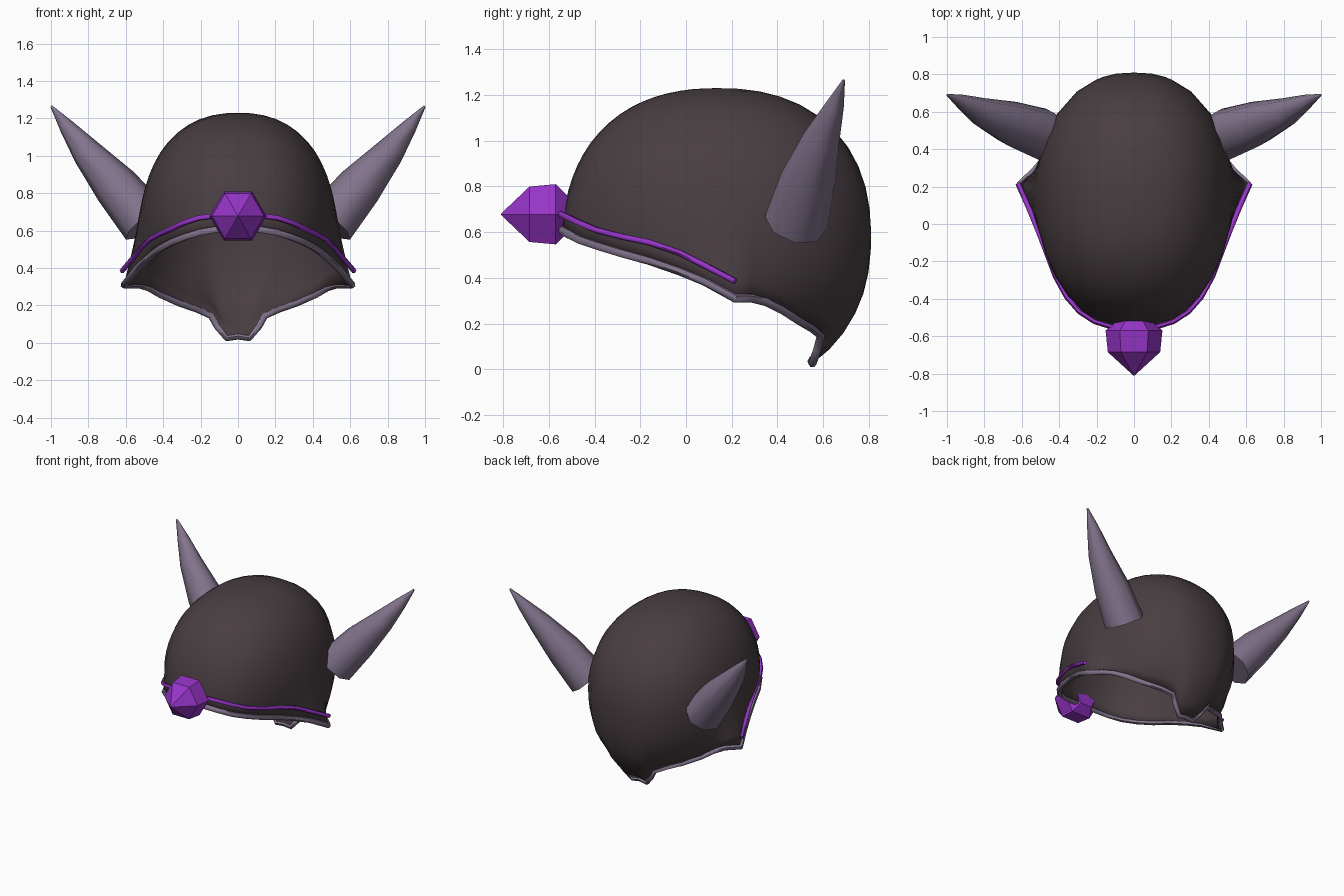
import bpy, bmesh, math
from mathutils import Vector

if "Cube" in bpy.data.objects:
    bpy.data.objects.remove(bpy.data.objects["Cube"])


def material(name, rgb):
    m = bpy.data.materials.new(name)
    m.diffuse_color = (*rgb, 1)
    m.use_nodes = True
    m.node_tree.nodes["Principled BSDF"].inputs["Base Color"].default_value = m.diffuse_color
    return m


DARK = material("dark shell", (0.066, 0.048, 0.055))
HORN = material("grey horn", (0.225, 0.175, 0.265))
PURPLE = material("purple crystal", (0.31, 0.035, 0.58))


def finish(ob, mat, angle=None):
    ob.data.materials.clear()
    ob.data.materials.append(mat)
    bpy.ops.object.select_all(action='DESELECT')
    ob.select_set(True)
    bpy.context.view_layer.objects.active = ob
    if angle:
        bpy.ops.object.shade_smooth_by_angle(angle=math.radians(angle))
    return ob


def from_bmesh(name, bm, mat, angle=None):
    bmesh.ops.recalc_face_normals(bm, faces=bm.faces)
    me = bpy.data.meshes.new(name)
    bm.to_mesh(me)
    bm.free()
    ob = bpy.data.objects.new(name, me)
    bpy.context.collection.objects.link(ob)
    return finish(ob, mat, angle)


def loft(name, rings, mat, angle=None):
    """Skin closed rings of equal length and cap both ends."""
    bm = bmesh.new()
    rows = [[bm.verts.new(p) for p in ring] for ring in rings]
    n = len(rows[0])
    for a, b in zip(rows, rows[1:]):
        for i in range(n):
            j = (i + 1) % n
            bm.faces.new((a[i], a[j], b[j], b[i]))
    bm.faces.new(rows[0])
    bm.faces.new(rows[-1])
    return from_bmesh(name, bm, mat, angle)


def tube(name, points, radius, mat, cyclic):
    cu = bpy.data.curves.new(name, 'CURVE')
    cu.dimensions = '3D'
    cu.bevel_depth = radius
    cu.bevel_resolution = 1
    cu.use_fill_caps = True
    sp = cu.splines.new('POLY')
    sp.points.add(len(points) - 1)
    for q, p in zip(sp.points, points):
        q.co = (*p, 1)
    sp.use_cyclic_u = cyclic
    ob = bpy.data.objects.new(name, cu)
    bpy.context.collection.objects.link(ob)
    finish(ob, mat)
    bpy.ops.object.convert(target='MESH')
    return finish(bpy.context.object, mat, 60)


def mirror_x(p):
    return Vector((-p[0], p[1], p[2]))


# Rim of the opening, right half, from brow to nape
half = [Vector(p) for p in (
    (0, -.545, .61), (.11, -.54, .607), (.2, -.515, .592), (.28, -.465, .567),
    (.35, -.385, .54), (.41, -.28, .508), (.455, -.16, .475), (.505, -.03, .43),
    (.55, .08, .385), (.61, .215, .31), (.53, .29, .31), (.48, .35, .295),
    (.42, .42, .26), (.32, .49, .215), (.22, .55, .18), (.145, .59, .145),
    (.11, .575, .085), (.06, .553, .025), (0, .55, .035))]
rim = half + [mirror_x(p) for p in half[-2:0:-1]]

# Shell: arcs from the rim up to the crown over a superellipsoid
C = Vector((0, .14, .58))
AX = (.52, .67, .65)
E = 2.3


def norm(v):
    return sum(abs(c / a) ** E for c, a in zip(v, AX)) ** (1 / E)


bm = bmesh.new()
UP = Vector((0, 0, 1))
ROWS = 18
rows = []
for k in range(ROWS):
    t = k / ROWS
    row = []
    for p in rim:
        d = p - C
        v = d.normalized().slerp(UP, t)
        s = 1 + (norm(d) - 1) * (1 - t) ** 6
        row.append(bm.verts.new(C + v * (s / norm(v))))
    rows.append(row)
crown = bm.verts.new(C + UP * AX[2])
n = len(rim)
for i in range(n):
    j = (i + 1) % n
    for a, b in zip(rows, rows[1:]):
        bm.faces.new((a[i], a[j], b[j], b[i]))
    bm.faces.new((rows[-1][i], rows[-1][j], crown))
shell = from_bmesh("helmet_shell", bm, DARK, 50)
mod = shell.modifiers.new("thickness", 'SOLIDIFY')
mod.thickness = .02
mod.offset = -1

# Rim trim and the brow band above it
tube("rim_trim", rim, .019, HORN, True)
side = [Vector(p) for p in (
    (0, -.555, .682), (.12, -.55, .68), (.21, -.522, .668), (.29, -.47, .642),
    (.36, -.39, .608), (.42, -.28, .58), (.465, -.16, .555), (.515, -.03, .51),
    (.56, .08, .455), (.62, .215, .385))]
tube("brow_band", [mirror_x(p) for p in side[:0:-1]] + side, .014, PURPLE, False)

# Faceted brow crystal, six-sided and pointing forward
rings = []
for y, r in ((-.81, .003), (-.685, .14), (-.57, .152), (-.515, .09)):
    rings.append([(r * math.cos(i * math.pi / 3), y,
                   .678 + r * math.sin(i * math.pi / 3)) for i in range(6)])
loft("brow_crystal", rings, PURPLE)

# Pair of tapered horns
stations = [((.49, .48, .64), .14), ((.65, .535, .835), .122),
            ((.81, .595, 1.02), .08), ((.915, .65, 1.155), .042),
            ((.998, .69, 1.265), .006)]
axis = (Vector(stations[-1][0]) - Vector(stations[0][0])).normalized()
u = axis.cross(Vector((0, 1, 0))).normalized()
w = axis.cross(u)
horn = [[Vector(c) + r * (u * math.cos(i * math.pi / 4) + w * math.sin(i * math.pi / 4))
         for i in range(8)] for c, r in stations]
loft("right_horn", horn, HORN, 50)
loft("left_horn", [[mirror_x(p) for p in ring] for ring in horn], HORN, 50)
